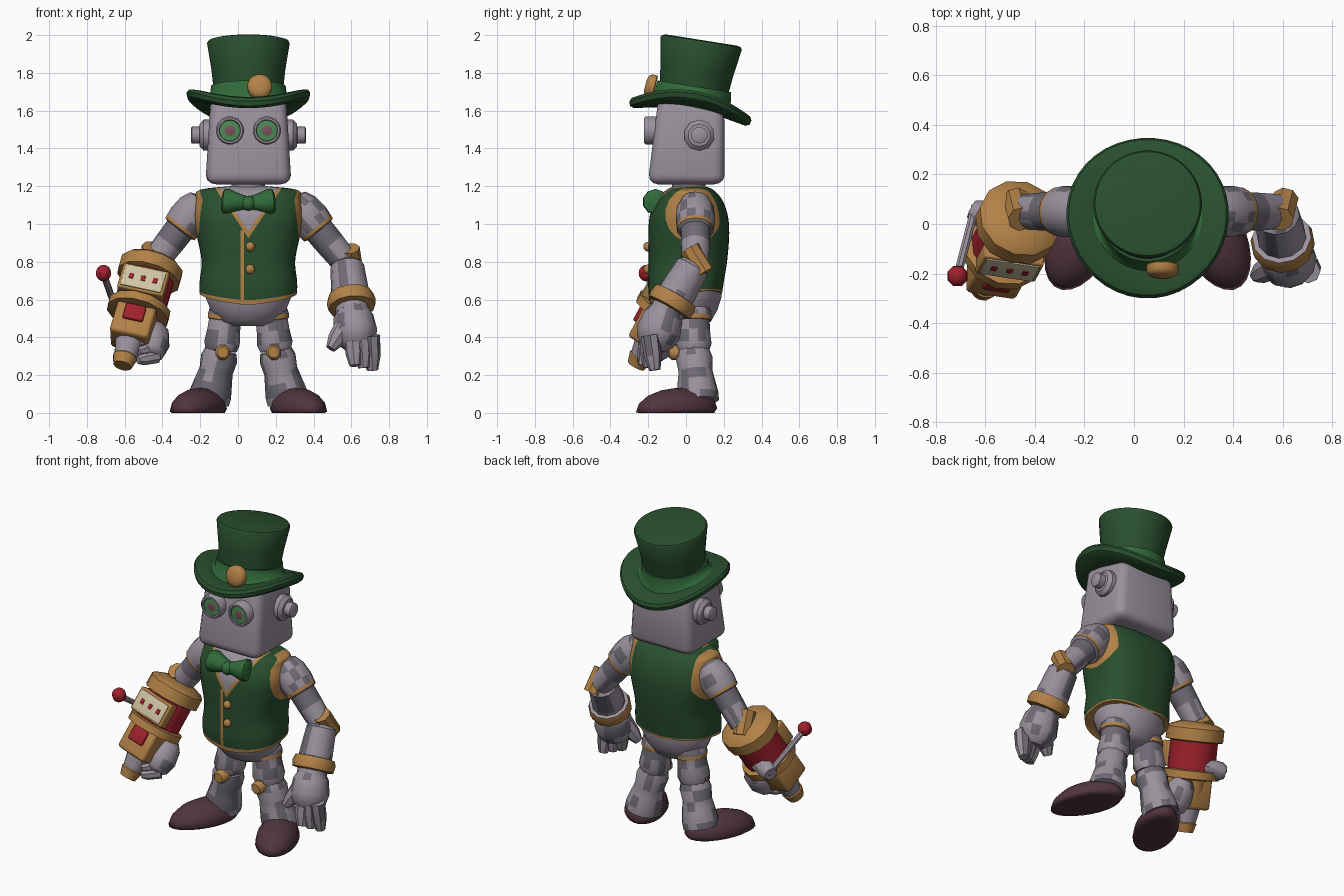
import bpy, bmesh, math, random
from mathutils import Vector, Matrix

random.seed(4)
default_cube = bpy.data.objects.get("Cube")
if default_cube:
    bpy.data.objects.remove(default_cube)


def material(name, red, green, blue):
    """Flat material from display colour values, stored as linear."""
    linear = [(value / 255) ** 2.2 for value in (red, green, blue)] + [1]
    mat = bpy.data.materials.new(name)
    mat.use_nodes = True
    mat.diffuse_color = linear
    mat.node_tree.nodes["Principled BSDF"].inputs["Base Color"].default_value = linear
    return mat


GREY = material("light metal", 152, 144, 155)
STEEL = material("dark metal", 110, 105, 115)
GREEN = material("dark green cloth", 45, 80, 50)
BRIGHT = material("bright green cloth", 52, 106, 60)
GOLD = material("gold trim", 176, 128, 72)
RED = material("red enamel", 158, 38, 48)
MAROON = material("maroon leather", 82, 56, 64)
CREAM = material("cream panel", 206, 196, 164)
LENS = material("green lens", 78, 138, 86)
PUPIL = material("dull red pupil", 122, 82, 92)

MID = 0.055  # centre line of the body


def finish(name, bm, mats, angle=40):
    """Turn a bmesh into a smooth-shaded object with sharp corners kept."""
    bmesh.ops.recalc_face_normals(bm, faces=bm.faces)
    mesh = bpy.data.meshes.new(name)
    bm.to_mesh(mesh)
    bm.free()
    for mat in mats:
        mesh.materials.append(mat)
    mesh.shade_smooth()
    mesh.set_sharp_from_angle(angle=math.radians(angle))
    obj = bpy.data.objects.new(name, mesh)
    bpy.context.collection.objects.link(obj)
    return obj


def skin(rings, bm):
    """Bridge rings of points, returning the faces of each band."""
    rows = [[bm.verts.new(point) for point in ring] for ring in rings]
    count = len(rows[0])
    bands = [[bm.faces.new((low[i], low[(i + 1) % count], high[(i + 1) % count], high[i]))
              for i in range(count)] for low, high in zip(rows, rows[1:])]
    bands[0].append(bm.faces.new(rows[0][::-1]))
    bands[-1].append(bm.faces.new(rows[-1]))
    return bands


def lathe(name, start, end, profile, mats, sides=14, mottle=0):
    """Turned part between two points; profile holds (fraction, radius), mats one per band."""
    start, end = Vector(start), Vector(end)
    axis = end - start
    turn = axis.to_track_quat("Z", "Y")
    rings = [[start + axis * t + turn @ Vector((r * math.cos(a), r * math.sin(a), 0))
              for a in [math.tau * (i + 0.5) / sides for i in range(sides)]] for t, r in profile]
    mats = mats if isinstance(mats, list) else [mats] * (len(profile) - 1)
    palette = list(dict.fromkeys(mats + [STEEL]))
    bm = bmesh.new()
    for band, mat in zip(skin(rings, bm), mats):
        for face in band:
            worn = mat == GREY and random.random() < mottle
            face.material_index = palette.index(STEEL if worn else mat)
    return finish(name, bm, palette)


ROD = [(0, 1), (1, 1)]
DOME = [(0.5 - 0.5 * math.cos(math.pi * k / 8), max(0.02, math.sin(math.pi * k / 8))) for k in range(9)]


def sized(shape, radius):
    return [(t, r * radius) for t, r in shape]


def ball(name, centre, radius, mat, sides=16):
    top = Vector(centre) + Vector((0, 0, radius))
    return lathe(name, top - Vector((0, 0, 2 * radius)), top, sized(DOME, radius), mat, sides)


def box(name, centre, half, mat, turn=Matrix(), bevel=0.01):
    bm = bmesh.new()
    bmesh.ops.create_cube(bm, size=2, matrix=Matrix.Translation(centre) @ turn @ Matrix.Diagonal((*half, 1)))
    bmesh.ops.bevel(bm, geom=bm.edges[:], offset=bevel, segments=3, profile=0.5, affect="EDGES")
    return finish(name, bm, [mat])


# Head: tapered rounded box, its top sloping down under the hat
head = box("head", (MID, 0, 1.45), (0.225, 0.203, 0.24), GREY, bevel=0.055)
for vert in head.data.vertices:
    rise = (vert.co.z - 1.21) / 0.48
    vert.co.x -= (vert.co.x - MID) * 0.13 * rise ** 2
    vert.co.z -= (vert.co.y + 0.2) * 0.24 * rise
    if vert.co.y < 0:
        vert.co.y += 0.06 * rise
lathe("neck", (MID, 0.015, 1.1), (MID, 0.015, 1.25), sized(ROD, 0.09), GREY, 20)

for side, label in ((1, "left"), (-1, "right")):
    # Ear bolts and goggle eyes
    lathe(label + "_ear", (MID + side * 0.2, 0.07, 1.47), (MID + side * 0.305, 0.07, 1.47),
          [(0, 0.082), (0.35, 0.082), (0.55, 0.06), (0.56, 0.045), (0.95, 0.045), (1, 0.035)], GREY, 10)
    eye = MID + side * 0.098
    lathe(label + "_eye", (eye, -0.13, 1.495), (eye, -0.222, 1.495),
          [(0, 0.075), (0.9, 0.075), (1, 0.068), (1, 0.058), (0.88, 0.055), (0.87, 0.028), (0.88, 0.026)],
          [GREY, GREY, GREY, STEEL, LENS, PUPIL], 16)

# Hat: turned crown and band, with a thick rolled brim curled up at the sides
hat = lathe("top_hat", (0, 0, -0.02), (0, 0, 0.98),
            [(-0.015, 0.15), (-0.015, 0.3), (0, 0.322), (0.025, 0.328), (0.042, 0.318), (0.045, 0.3), (0.035, 0.22), (0.05, 0.205),
             (0.11, 0.198), (0.11, 0.186), (0.2, 0.196), (0.34, 0.219), (0.352, 0.212), (0.358, 0.19)],
            [GREEN] * 6 + [BRIGHT] * 2 + [GREEN] * 5, 40)
for vert in hat.data.vertices:
    x, y, z = vert.co
    if z < 0.026:
        vert.co.z += 0.045 * (x / 0.32) ** 2 - 0.045 * (y / 0.32) ** 2
hat.data.transform(Matrix.Translation((MID, 0.03, 1.64)) @ Matrix.Rotation(math.radians(-9), 4, "X"))
lathe("hat_badge", (0.115, -0.163, 1.722), (0.115, -0.215, 1.735), [(0, 0.06), (0.1, 0.066), (0.6, 0.066), (0.85, 0.055), (1, 0.03)], GOLD, 16)

# Torso: smooth loft, cut along the trim lines, coloured by rule into vest, shirt and trim
SECTIONS = [(0.6, 0.258, 0, 0.19), (0.68, 0.258, 0, 0.2), (0.8, 0.248, 0.01, 0.208), (0.95, 0.276, 0.015, 0.214),
            (1.05, 0.288, 0.015, 0.205), (1.13, 0.28, 0.02, 0.17), (1.18, 0.26, 0.02, 0.125), (1.2, 0.1, 0.02, 0.08)]


def section(t):
    """Smooth curve through the torso sections."""
    place = t * (len(SECTIONS) - 1)
    k = min(int(place), len(SECTIONS) - 2)
    f = place - k
    a, b, c, d = (SECTIONS[max(0, min(len(SECTIONS) - 1, k + j))] for j in (-1, 0, 1, 2))
    return [0.5 * (2 * q + (r - p) * f + (2 * p - 5 * q + 4 * r - s) * f * f + (3 * q - p - 3 * r + s) * f ** 3)
            for p, q, r, s in zip(a, b, c, d)]


def power(value):
    return math.copysign(abs(value) ** 0.78, value)


rings = []
for row in range(43):
    z, wide, shift, deep = section(row / 42)
    ring = []
    for i in range(64):
        a = math.tau * i / 64
        y = shift + deep * power(math.sin(a))
        hem = (1 - row / 42) ** 5 * (0.15 * y + 0.035 * abs(math.cos(a)))
        ring.append((MID + wide * power(math.cos(a)), y, z + hem))
    rings.append(ring)
bm = bmesh.new()
for row, band in enumerate(skin(rings, bm)):
    for face in band:
        face.material_index = 2 if row < 2 or row > 39 else 0
SPOKES = [Vector((0, math.cos(math.tau * k / 18), math.sin(math.tau * k / 18))) for k in range(18)]
ARMHOLE = Vector((MID, 0.04, 1.05))
cuts = [(ARMHOLE + spoke * 0.148, spoke) for spoke in SPOKES]
cuts += [((MID, 0, low), (slope, 0, 1)) for low in (0.925, 0.96) for slope in (-1.5, 1.5)]
cuts += [((x, 0, 0), (1, 0, 0)) for x in (0.012, 0.031, MID - 0.215, MID + 0.215)]
for point, normal in cuts:
    bmesh.ops.bisect_plane(bm, geom=bm.verts[:] + bm.edges[:] + bm.faces[:], plane_co=point, plane_no=normal)
for face in bm.faces:
    spot = face.calc_center_median()
    off = abs(spot.x - MID)
    neckline = spot.z - 0.96 - off * 1.5
    armhole = off > 0.215 and max((spot - ARMHOLE).dot(spoke) for spoke in SPOKES) < 0.148
    seam = 0.012 < spot.x < 0.031 and spot.z < 0.96
    if spot.y < 0 and neckline > 0:
        face.material_index = 1
    elif armhole or (spot.y < 0 and (seam or neckline > -0.035)):
        face.material_index = 2
finish("vest", bm, [GREEN, GREY, GOLD])
for height in (0.88, 0.76):
    ball("vest_button", (0.065, -0.2, height), 0.026, GOLD, 10)

# Bow tie
for side, label in ((1, "left"), (-1, "right")):
    lathe(label + "_bow_loop", (MID, -0.17, 1.11), (MID + side * 0.14, -0.16, 1.12),
          [(0, 0.035), (0.3, 0.045), (0.75, 0.068), (0.93, 0.066), (1, 0.045)], BRIGHT, 10)
ball("bow_knot", (MID, -0.185, 1.11), 0.04, BRIGHT, 10)

# Pelvis
pelvis = lathe("pelvis", (0, 0, 0.46), (0, 0, 0.7), [(0, 0.1), (0.1, 0.155), (0.35, 0.2), (0.65, 0.23), (1, 0.23)], GREY, 28)
pelvis.data.transform(Matrix.Translation((MID, 0.015, 0)) @ Matrix.Diagonal((1, 0.76, 1, 1)))

for side, label in ((1, "left"), (-1, "right")):
    # Legs: thigh with gold strap, flared shin and knee bolt
    hip, knee, ankle = ((MID + side * out, y, z) for out, y, z in
                        ((0.11, 0.04, 0.59), (0.145, 0.04, 0.33), (0.21, 0.065, 0.06)))
    lathe(label + "_thigh", hip, knee, [(0, 0.07), (0.2, 0.094), (0.29, 0.098), (0.38, 0.096), (0.39, 0.088), (0.6, 0.09), (0.85, 0.098), (1, 0.085)],
          [GREY, GREY, GOLD] + [GREY] * 4, 12, 0.5)
    lathe(label + "_shin", knee, ankle, [(0, 0.085), (0.15, 0.098), (0.4, 0.09), (0.6, 0.1), (0.85, 0.112), (1, 0.11)], GREY, 12, 0.5)
    lathe(label + "_knee_bolt", (MID + side * 0.135, 0, 0.32), (MID + side * 0.135, -0.09, 0.32), [(0, 0.042), (0.85, 0.042), (1, 0.03)], GOLD, 8)
    # Shoe: flattened egg turned outward
    shoe = ball(label + "_shoe", (0, 0, 0), 1, MAROON, 24)
    for vert in shoe.data.vertices:
        vert.co.z = max(0, vert.co.z + 0.12 + 0.1 * vert.co.y)
    shoe.data.transform(Matrix.Translation((MID + side * 0.265, -0.05, 0)) @ Matrix.Rotation(side * math.radians(25), 4, "Z")
                        @ Matrix.Diagonal((0.128, 0.232, 0.118, 1)))
    # Upper arms: shoulder cap with gold edge, then sleeve
    shoulder = (MID + side * 0.28, 0.05, 1.08)
    elbow = (0.575, 0.05, 0.79) if side > 0 else (-0.44, 0.05, 0.8)
    lathe(label + "_upper_arm", shoulder, elbow,
          [(-0.2, 0.03), (-0.15, 0.075), (0, 0.1), (0.2, 0.106), (0.33, 0.1), (0.38, 0.098), (0.4, 0.08), (0.65, 0.078), (1, 0.072)],
          [GREY] * 4 + [GOLD, GREY, STEEL, GREY], 14, 0.2)
    x, y, z = elbow
    lathe(label + "_elbow_bolt", (x + side * 0.015, y - 0.03, z + 0.08), (x + side * 0.035, y + 0.05, z - 0.05), sized(ROD, 0.055), GOLD, 8)

# Left forearm with gold cuff, and open hand
lathe("left_forearm", (0.575, 0.05, 0.8), (0.605, -0.1, 0.54),
      [(0, 0.06), (0.1, 0.09), (0.6, 0.1), (0.68, 0.1), (0.69, 0.12), (0.8, 0.13), (0.93, 0.125), (0.95, 0.09), (1.05, 0.09)],
      [GREY] * 4 + [GOLD] * 3 + [GREY], 12, 0.25)
lathe("left_palm", (0.605, -0.1, 0.57), (0.63, -0.175, 0.34), [(0, 0.07), (0.25, 0.105), (0.6, 0.118), (0.85, 0.1), (1, 0.06)], GREY, 12, 0.2)
for index in range(3):
    x = 0.61 + index * 0.046
    lathe("left_finger", (x, -0.19, 0.41), (x + 0.01, -0.225 + index * 0.03, 0.25 - 0.012 * index), [(0, 0.05), (0.6, 0.047), (1, 0.03)], GREY, 8, 0.2)
lathe("left_thumb", (0.56, -0.17, 0.45), (0.49, -0.21, 0.34), [(0, 0.055), (0.6, 0.046), (1, 0.026)], GREY, 8)

# Arm-mounted reel machine: drum, flanges, lower housing and nozzle
top, tip = Vector((-0.445, 0.045, 0.815)), Vector((-0.612, -0.265, 0.25))
axis = (tip - top).normalized()
facing = Vector((-0.15, -1, 0))
facing = (facing - axis * facing.dot(axis)).normalized()
across = axis.cross(facing)
frame = Matrix((across, axis, facing)).transposed().to_4x4()
lathe("reel_drum", top, tip,
      [(0.01, 0.09), (0.05, 0.158), (0.07, 0.172), (0.18, 0.172), (0.19, 0.142), (0.44, 0.142), (0.45, 0.17), (0.52, 0.17), (0.53, 0.1),
       (0.77, 0.09), (0.78, 0.078), (0.91, 0.06), (0.92, 0.066), (1, 0.05)],
      [GOLD] * 4 + [RED] + [GOLD] * 4 + [GREY] * 2 + [GOLD] * 2, 12)


def on_machine(along, out, sideways=0):
    return top + axis * along + facing * out + across * sideways


box("machine_housing", on_machine(0.43, 0.01), (0.106, 0.095, 0.1), GOLD, frame, 0.02)
box("housing_slot", on_machine(0.4, 0.1), (0.055, 0.045, 0.03), RED, frame)
box("reel_window_frame", on_machine(0.21, 0.115), (0.125, 0.075, 0.035), GOLD, frame)
box("reel_window", on_machine(0.21, 0.152), (0.11, 0.062, 0.004), CREAM, frame, 0.002)
for slot in (-1, 0, 1):
    box("reel_symbol", on_machine(0.21, 0.157, slot * 0.065), (0.012, 0.015, 0.003), RED, frame, 0.001)

# Pull lever
lathe("lever_hub", (-0.54, 0.0, 0.55), (-0.655, 0.06, 0.53), [(0, 0.06), (0.8, 0.055), (1, 0.04)], GREY, 8)
lathe("lever_rod", (-0.64, 0.07, 0.53), (-0.71, -0.2, 0.73), sized(ROD, 0.018), GREY, 8)
ball("lever_knob", (-0.712, -0.21, 0.74), 0.044, RED, 8)

# Right hand gripping the machine
lathe("right_palm", (-0.44, -0.06, 0.46), (-0.46, -0.2, 0.3), [(0, 0.05), (0.2, 0.08), (0.6, 0.09), (0.9, 0.07), (1, 0.04)], GREY, 12, 0.2)
for index in range(3):
    lathe("right_finger", (-0.43, -0.12 - index * 0.03, 0.4 - index * 0.05), (-0.53, -0.24, 0.37 - index * 0.045), [(0, 0.038), (0.7, 0.036), (1, 0.022)], GREY, 8)
